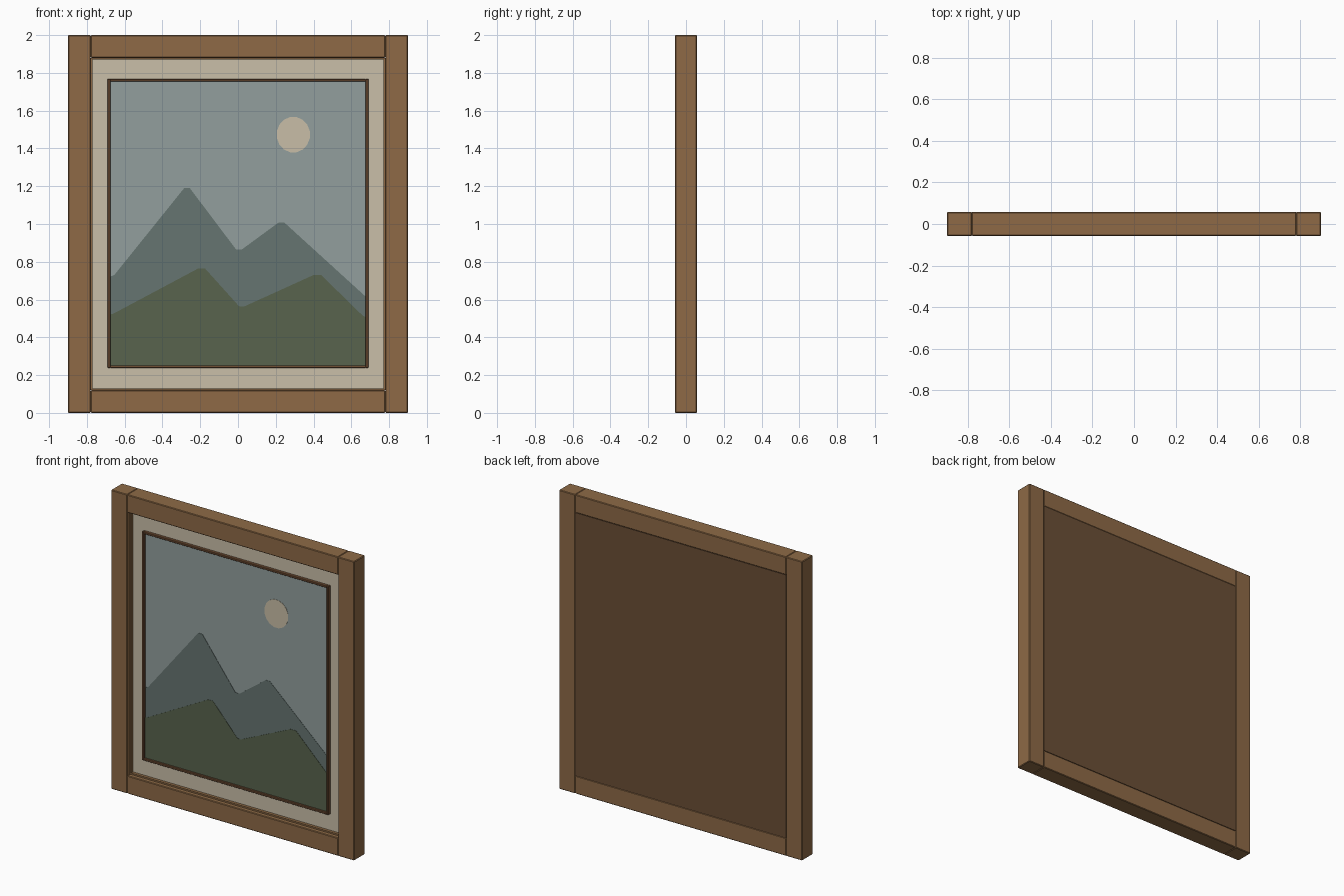
import bpy, bmesh, math

if "Cube" in bpy.data.objects:
    bpy.data.objects.remove(bpy.data.objects["Cube"])


def material(name, rgb):
    # sRGB 0-255 to linear
    def lin(c):
        c /= 255
        return c / 12.92 if c <= 0.04045 else ((c + 0.055) / 1.055) ** 2.4
    m = bpy.data.materials.new(name)
    m.diffuse_color = (*[lin(c) for c in rgb], 1)
    m.use_nodes = True
    m.node_tree.nodes["Principled BSDF"].inputs["Base Color"].default_value = m.diffuse_color
    return m


WOOD = material("frame_wood", (142, 106, 70))
TRIM = material("trim_wood", (112, 78, 52))
BACK = material("backing_brown", (107, 79, 54))
MAT = material("mat_cream", (202, 191, 169))
SKY = material("sky_grey_blue", (146, 159, 158))
MOUNTAIN = material("mountain_slate", (102, 117, 113))
HILL = material("hill_green", (88, 99, 77))
SUN = material("sun_cream", (201, 190, 167))


def plate(name, outline, y0, y1, mat, bevel=0):
    """Extrude an x-z outline from y0 (front) to y1 (back)."""
    bm = bmesh.new()
    face = bm.faces.new([bm.verts.new((x, y0, z)) for x, z in outline])
    ext = bmesh.ops.extrude_face_region(bm, geom=[face])
    verts = [g for g in ext["geom"] if isinstance(g, bmesh.types.BMVert)]
    bmesh.ops.translate(bm, vec=(0, y1 - y0, 0), verts=verts)
    bmesh.ops.recalc_face_normals(bm, faces=bm.faces)
    me = bpy.data.meshes.new(name)
    bm.to_mesh(me)
    bm.free()
    me.materials.append(mat)
    ob = bpy.data.objects.new(name, me)
    bpy.context.collection.objects.link(ob)
    if bevel:
        mod = ob.modifiers.new("edge_bevel", "BEVEL")
        mod.width = bevel
        mod.segments = 1
    return ob


def box(name, x0, x1, z0, z1, y0, y1, mat, bevel=0):
    return plate(name, [(x0, z0), (x1, z0), (x1, z1), (x0, z1)], y0, y1, mat, bevel)


def border(name, x, z0, z1, w, y0, y1, mat, bevel=0):
    """Four bars: full-height sides with rails between them."""
    box(name + "_left", -x, -x + w, z0, z1, y0, y1, mat, bevel)
    box(name + "_right", x - w, x, z0, z1, y0, y1, mat, bevel)
    box(name + "_bottom", -x + w, x - w, z0, z0 + w, y0, y1, mat, bevel)
    box(name + "_top", -x + w, x - w, z1 - w, z1, y0, y1, mat, bevel)


D = 0.058  # half depth of the frame

# outer frame, inner lip and raised trim around the picture
border("frame", 0.9, 0, 2, 0.12, -D, D, WOOD, 0.004)
border("lip", 0.78, 0.12, 1.88, 0.01, -0.03, 0.0, WOOD)
border("picture_trim", 0.69, 0.238, 1.768, 0.014, -0.03, -0.005, TRIM, 0.002)

# mat board and backing board flush with the back of the frame
box("mat_board", -0.78, 0.78, 0.12, 1.88, -0.01, 0.01, MAT)
box("backing_board", -0.78, 0.78, 0.12, 1.88, 0.01, D, BACK)

# picture, built as thin layered plates
X, ZB, ZT = 0.68, 0.245, 1.76
box("sky", -X, X, ZB, ZT, -0.012, -0.009, SKY)
ridge = [(X, 0.612), (0.245, 1.008), (0.215, 1.008), (0.02, 0.865), (-0.01, 0.865),
         (-0.255, 1.19), (-0.285, 1.19), (-0.655, 0.73), (-X, 0.72)]
plate("mountains", [(-X, ZB), (X, ZB)] + ridge, -0.014, -0.011, MOUNTAIN)
slope = [(X, 0.505), (0.66, 0.515), (0.44, 0.73), (0.4, 0.73), (0.03, 0.562),
         (0.005, 0.565), (-0.175, 0.765), (-0.21, 0.765), (-0.66, 0.525), (-X, 0.52)]
plate("hills", [(-X, ZB), (X, ZB)] + slope, -0.016, -0.013, HILL)
N = 16
disc = [(0.293 + 0.089 * math.cos((i + 0.5) * math.tau / N),
         1.473 + 0.095 * math.sin((i + 0.5) * math.tau / N)) for i in range(N)]
plate("sun", disc, -0.014, -0.011, SUN)
